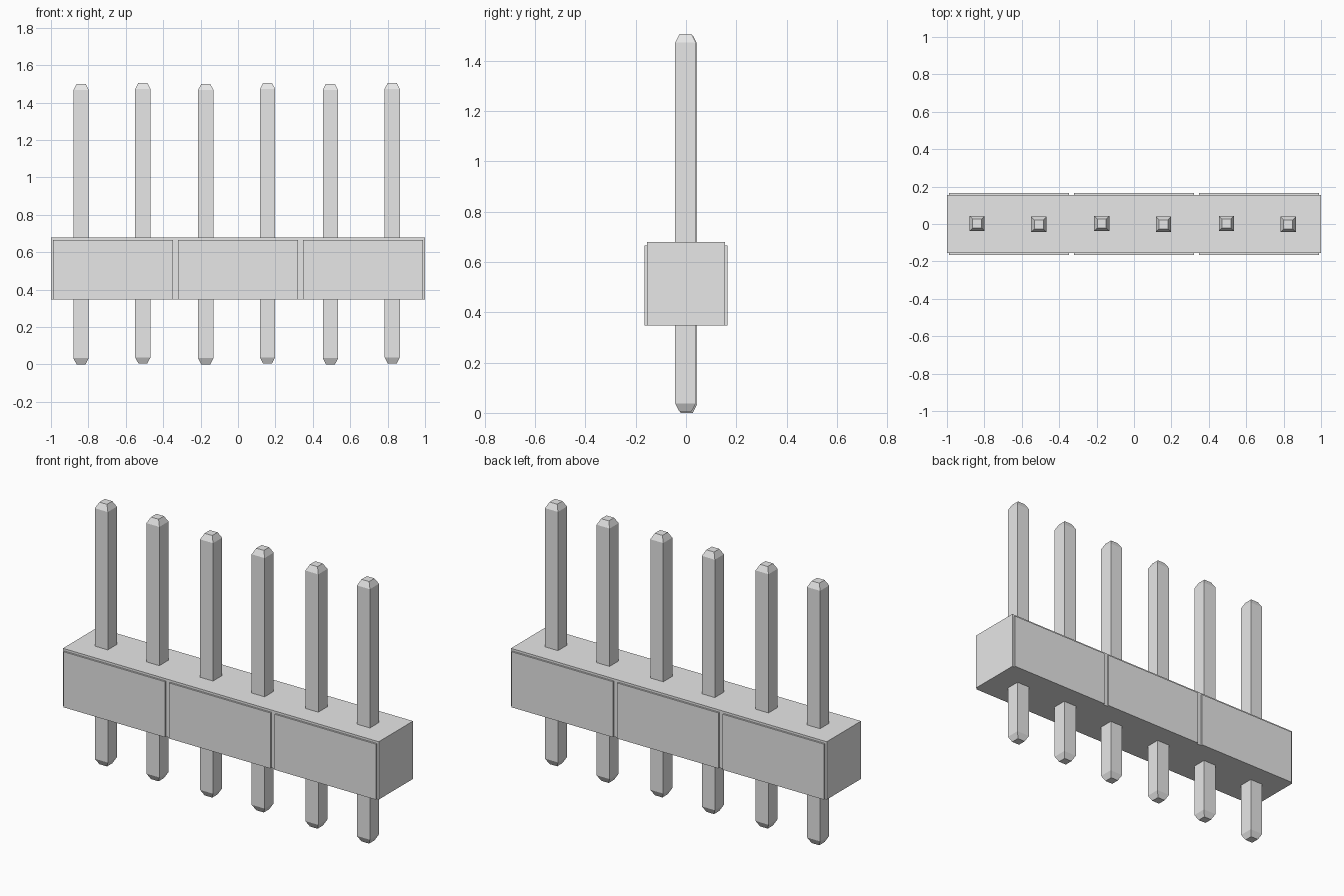
import bpy
import bmesh

cube = bpy.data.objects.get("Cube")
if cube:
    bpy.data.objects.remove(cube, do_unlink=True)

grey = bpy.data.materials.new("plain_grey")
grey.use_nodes = True
GREY = (0.8, 0.8, 0.8, 1)
grey.diffuse_color = GREY
grey.node_tree.nodes["Principled BSDF"].inputs["Base Color"].default_value = GREY


def finish(name, bm):
    """Turn a bmesh into a named, flat-shaded grey object."""
    bmesh.ops.recalc_face_normals(bm, faces=bm.faces[:])
    mesh = bpy.data.meshes.new(name)
    bm.to_mesh(mesh)
    bm.free()
    mesh.materials.append(grey)
    obj = bpy.data.objects.new(name, mesh)
    bpy.context.scene.collection.objects.link(obj)
    return obj


def square_loft(name, x, y, rings):
    """Stack square rings given as (half width, z) and cap both ends."""
    bm = bmesh.new()
    loops = []
    for h, z in rings:
        loops.append([bm.verts.new((x + sx * h, y + sy * h, z))
                      for sx, sy in ((-1, -1), (1, -1), (1, 1), (-1, 1))])
    for low, high in zip(loops, loops[1:]):
        for i in range(4):
            j = (i + 1) % 4
            bm.faces.new((low[i], low[j], high[j], high[i]))
    bm.faces.new(loops[0])
    bm.faces.new(loops[-1])
    return finish(name, bm)


def box(name, x, y, z):
    """Box spanning the given (min, max) ranges."""
    bm = bmesh.new()
    bmesh.ops.create_cube(bm, size=1)
    for v in bm.verts:
        v.co = [r[0] if c < 0 else r[1] for c, r in zip(v.co, (x, y, z))]
    return finish(name, bm)


# Housing bar with three raised panels on the front and back
BASE, TOP, PANEL_TOP = 0.347, 0.678, 0.665
CORE, FACE = 0.155, 0.165
box("housing", (-1, 1), (-CORE, CORE), (BASE, TOP))
for i in range(3):
    mid = (i - 1) * 0.668
    span = (mid - 0.32, mid + 0.32)
    box(f"front_panel_{i + 1}", span, (-FACE, -CORE), (BASE, PANEL_TOP))
    box(f"back_panel_{i + 1}", span, (CORE, FACE), (BASE, PANEL_TOP))

# Square pins with tapered tips, every second one set slightly off
HALF, TIP, TAPER = 0.041, 0.024, 0.033
for i in range(6):
    odd = i % 2
    x = -0.839 + i * 0.3333 - odd * 0.003
    y = -0.002 if odd else 0.003
    low = 0.005 * odd
    high = low + 1.5
    square_loft(f"pin_{i + 1}", x, y, [
        (TIP, low), (HALF, low + TAPER),
        (HALF, high - TAPER), (TIP, high)])
